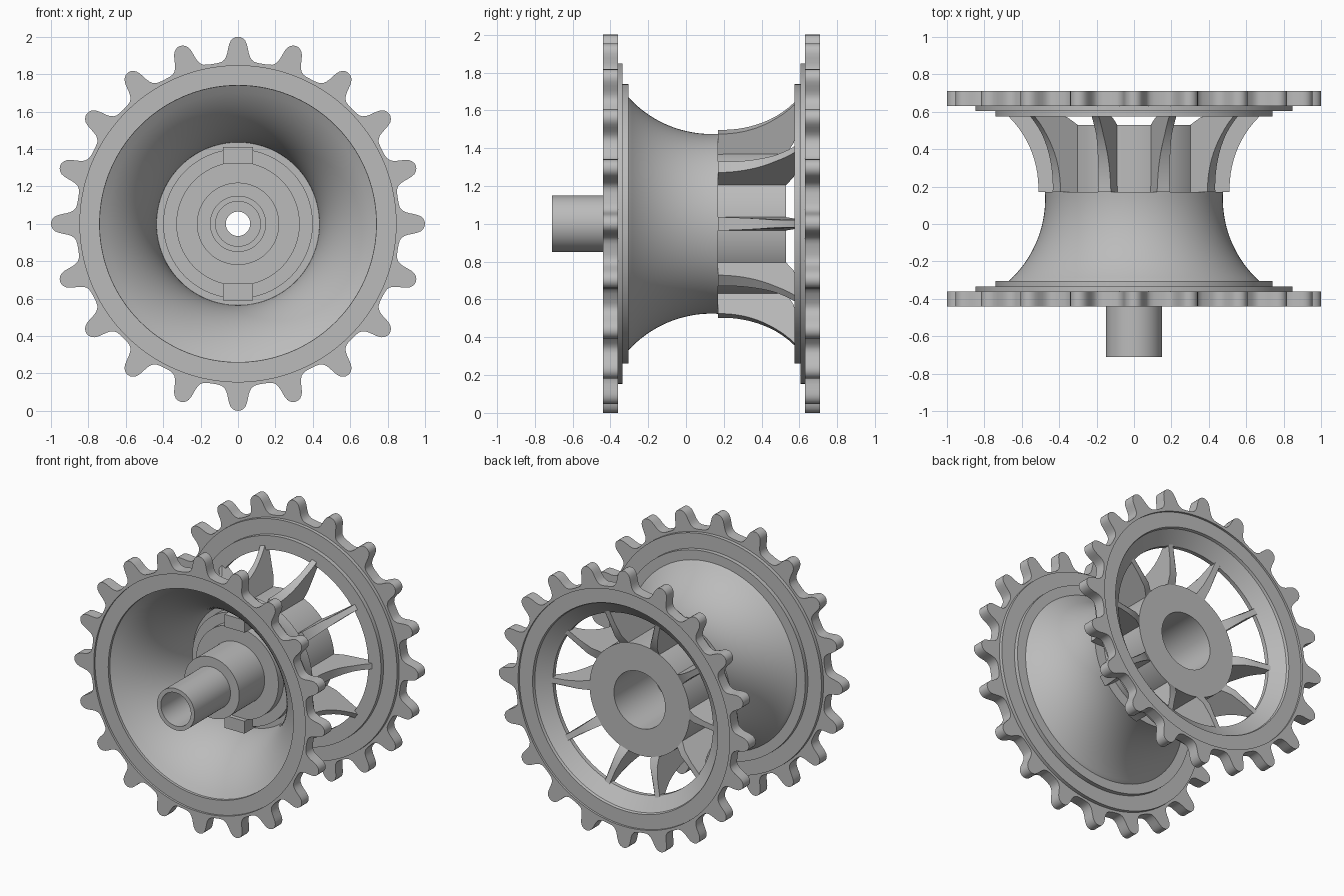
import bpy, bmesh, math
from mathutils import Matrix, Vector

if "Cube" in bpy.data.objects:
    bpy.data.objects.remove(bpy.data.objects["Cube"])

steel = bpy.data.materials.new("grey_steel")
steel.use_nodes = True
steel.diffuse_color = (0.5, 0.5, 0.5, 1)
steel.node_tree.nodes["Principled BSDF"].inputs["Base Color"].default_value = (0.5, 0.5, 0.5, 1)

MID = 0.135      # plane halfway between the two toothed rings
SEG = 120
parts = []


def polar(r, angle, y):
    return Vector((r * math.sin(angle), y, 1 + r * math.cos(angle)))


def finish(name, bm):
    bmesh.ops.recalc_face_normals(bm, faces=bm.faces)
    mesh = bpy.data.meshes.new(name)
    bm.to_mesh(mesh)
    bm.free()
    mesh.materials.append(steel)
    obj = bpy.data.objects.new(name, mesh)
    bpy.context.collection.objects.link(obj)
    parts.append(obj)
    return obj


def bridge(bm, loops):
    """Join a closed series of vertex loops into a ring-shaped solid."""
    for a, b in zip(loops, loops[1:] + loops[:1]):
        n = len(a)
        for i in range(n):
            j = (i + 1) % n
            bm.faces.new((a[i], a[j], b[j], b[i]))


def lathe(name, profile):
    """Spin a closed (radius, y) profile about the axle."""
    bm = bmesh.new()
    loops = [[bm.verts.new(polar(r, math.tau * i / SEG, y)) for i in range(SEG)]
             for r, y in profile]
    bridge(bm, loops)
    return finish(name, bm)


def flip(profile):
    return [(r, 2 * MID - y) for r, y in profile]


def arc(radius, y):
    """Radius of the waisted horn curve at a given y."""
    return 1.069 - math.sqrt(radius ** 2 - (y - MID) ** 2)


def span(a, b, n):
    return [a + (b - a) * i / n for i in range(n + 1)]


# Toothed rings
half_tooth = [(0, 1), (0.8, 0.998), (1.6, 0.991), (2.3, 0.979), (2.8, 0.962), (3.2, 0.94),
              (3.6, 0.915), (4.1, 0.895), (4.8, 0.88), (5.8, 0.87), (7.2, 0.866), (9, 0.865)]
tooth = half_tooth + [(18 - a, r) for a, r in half_tooth[-2:0:-1]]
outline = [(math.radians(18 * k + a), r) for k in range(20) for a, r in tooth]


def toothed_ring(name, y0, y1):
    bm = bmesh.new()
    loops = [[bm.verts.new(polar(r if outer else 0.845, a, y)) for a, r in outline]
             for outer, y in ((True, y0), (True, y1), (False, y1), (False, y0))]
    bridge(bm, loops)
    return finish(name, bm)


toothed_ring("front_toothed_ring", -0.44, -0.36)
toothed_ring("rear_toothed_ring", 0.63, 0.71)

# Stepped flanges inside the toothed rings
flange = [(0.848, -0.425), (0.848, -0.335), (0.74, -0.335), (0.74, -0.305),
          (0.655, -0.305), (0.74, -0.406), (0.74, -0.425)]
lathe("front_flange", flange)
rear = flange[:4] + [(0.64, -0.305), (0.64, -0.335), (0.735, -0.406), (0.74, -0.425)]
lathe("rear_flange", flip(rear))

# Waisted front shell
outer = [(arc(0.594, y), y) for y in span(-0.31, 0.17, 20)]
inner = [(arc(0.634, y), y) for y in span(0.11, -0.406, 20)]
lathe("front_shell", outer + [(0.39, 0.17), (0.39, 0.11)] + inner)

# Hub, stepped collars and hollow shaft
lathe("hub_and_shaft", [
    (0.12, -0.71), (0.15, -0.71), (0.15, -0.30), (0.22, -0.30), (0.22, -0.01),
    (0.33, -0.01), (0.33, 0.05), (0.40, 0.05), (0.40, 0.53), (0.205, 0.53),
    (0.205, 0.08), (0.065, 0.08), (0.065, -0.30), (0.12, -0.30)])

# Lugs above and below the collar
for name, side in (("upper_lug", 1), ("lower_lug", -1)):
    bm = bmesh.new()
    bmesh.ops.create_cube(bm, size=1, matrix=Matrix.Translation((0, 0.04, 1 + side * 0.365))
                          @ Matrix.Diagonal((0.16, 0.16, 0.09, 1)))
    finish(name, bm)

# Ten curved spokes carrying the rear ring
spoke = [(arc(0.594, y) + 0.035 * (0.58 - y) / 0.41, y) for y in span(0.17, 0.58, 12)]
spoke += [(0.70, 0.60), (0.66, 0.615), (0.55, 0.592), (0.46, 0.57), (0.39, 0.525), (0.39, 0.17)]
for k in range(10):
    angle = math.radians(90 + 36 * k)
    bm = bmesh.new()
    sides = []
    for s in (-1, 1):
        ring = []
        for r, y in spoke:
            half = 0.036 - 0.03 * (y - 0.17) * (r - 0.39) / 0.11
            half = max(half, 0.02)
            ring.append(bm.verts.new(polar(math.hypot(r, half), angle + s * math.atan2(half, r), y)))
        sides.append(ring)
        bm.faces.new(ring)
    n = len(spoke)
    for i in range(n):
        j = (i + 1) % n
        bm.faces.new((sides[0][i], sides[0][j], sides[1][j], sides[1][i]))
    finish(f"spoke_{k + 1}", bm)

# Smooth curved surfaces, keep machined edges sharp
bpy.ops.object.select_all(action="DESELECT")
for obj in parts:
    obj.select_set(True)
bpy.context.view_layer.objects.active = parts[0]
bpy.ops.object.shade_smooth_by_angle(angle=math.radians(30))
